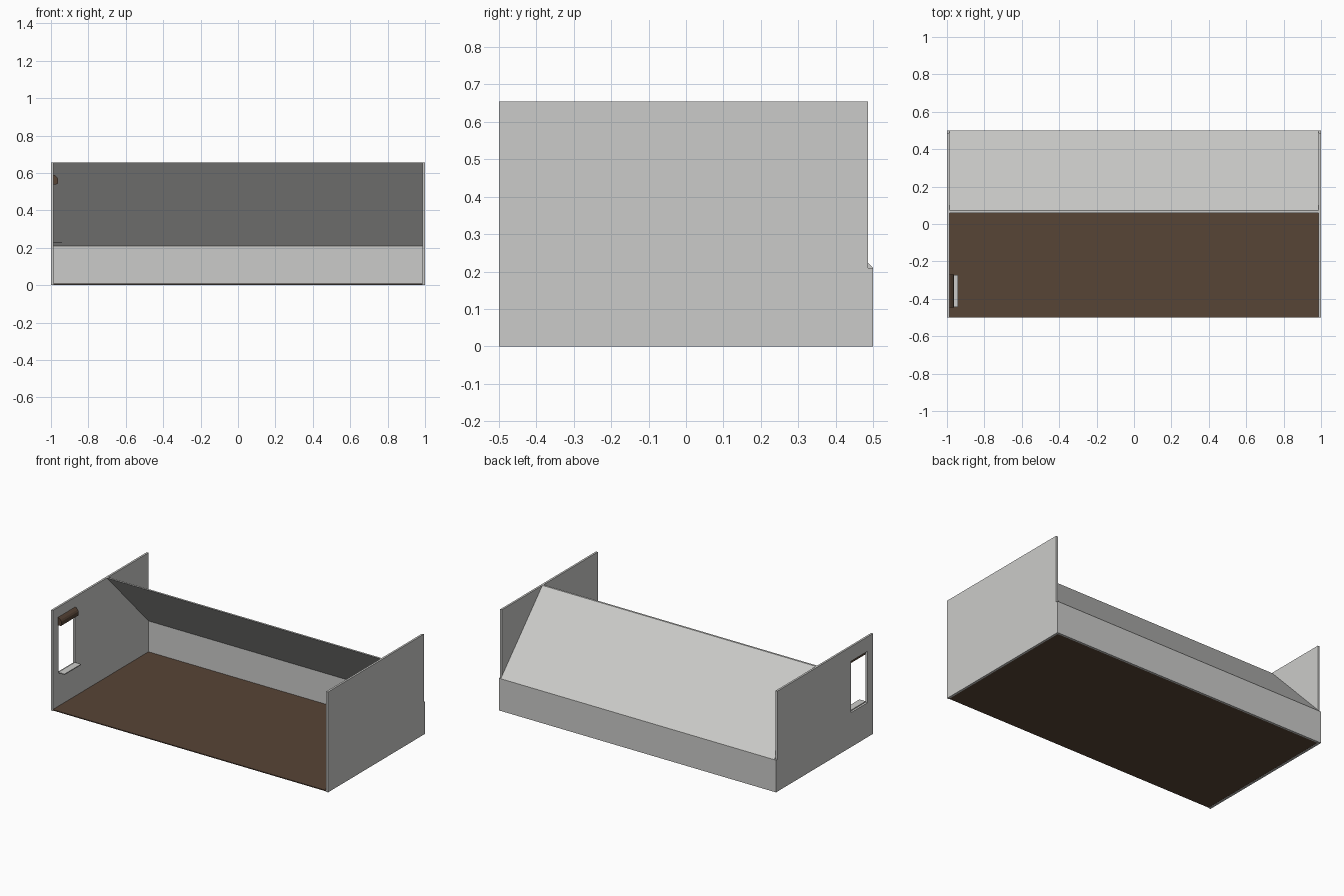
import bpy, bmesh

if "Cube" in bpy.data.objects:
    bpy.data.objects.remove(bpy.data.objects["Cube"])

def material(name, rgb):
    m = bpy.data.materials.new(name)
    m.diffuse_color = (*rgb, 1)
    m.use_nodes = True
    m.node_tree.nodes["Principled BSDF"].inputs["Base Color"].default_value = m.diffuse_color
    return m

PLASTER = material("pale grey plaster", (0.60, 0.60, 0.585))
WOOD = material("dark brown wood", (0.095, 0.058, 0.037))

def extrude(name, profile, axis, lo, hi, mat):
    """Prism: a 2D profile swept along x (profile is y,z) or y (profile is x,z)."""
    place = (lambda p, t: (t, p[0], p[1])) if axis == "x" else (lambda p, t: (p[0], t, p[1]))
    bm = bmesh.new()
    a = [bm.verts.new(place(p, lo)) for p in profile]
    b = [bm.verts.new(place(p, hi)) for p in profile]
    n = len(profile)
    bm.faces.new(a)
    bm.faces.new(b[::-1])
    for i in range(n):
        j = (i + 1) % n
        bm.faces.new((a[i], b[i], b[j], a[j]))
    bmesh.ops.recalc_face_normals(bm, faces=bm.faces)
    me = bpy.data.meshes.new(name)
    bm.to_mesh(me)
    bm.free()
    me.materials.append(mat)
    ob = bpy.data.objects.new(name, me)
    bpy.context.collection.objects.link(ob)
    return ob

def rect(u0, u1, v0, v1):
    return [(u0, v0), (u1, v0), (u1, v1), (u0, v1)]

T = 0.013                  # wall thickness
H = 0.655                  # wall height
KNEE = 0.21                # low back wall height
BACK = 0.5 - T
IN = 1 - T
W0, W1 = -0.443, -0.273    # window extent along y
SILL, HEAD = 0.225, 0.56   # window extent along z

# Floor, slightly recessed between the walls
extrude("floor", rect(-0.5, BACK, 0.003, 0.009), "x", -IN, IN, WOOD)

# Right wall
extrude("right_wall", rect(-0.5, BACK, 0, H), "x", IN, 1, PLASTER)

# Left wall, with the window opening cut out
left = extrude("left_wall", rect(-0.5, BACK, 0, H), "x", -1, -IN, PLASTER)
cutter = extrude("window_cutter", rect(W0, W1, SILL, HEAD), "x", -1.1, -0.9, PLASTER)
cutter.hide_render = True
cutter.hide_viewport = True
cut = left.modifiers.new("window", "BOOLEAN")
cut.object = cutter
cut.solver = "EXACT"

# Low back wall and the sloped ceiling rising from it
extrude("knee_wall", rect(BACK, 0.5, 0, KNEE), "x", -1, 1, PLASTER)
slope = [(0.5, KNEE), (0.071, H), (0.058, H), (BACK, KNEE)]
extrude("sloped_ceiling", slope, "x", -IN, IN, PLASTER)

# Window sill and rolled blind
extrude("window_sill", rect(-IN, -0.942, SILL, SILL + 0.006), "y", W0, W1, PLASTER)
blind = [(-IN, 0.538), (-0.965, 0.54), (-0.962, 0.547), (-0.962, 0.568),
         (-0.968, 0.578), (-0.98, 0.588), (-IN, 0.59)]
extrude("rolled_blind", blind, "y", W0 - 0.004, W1 + 0.004, WOOD)
